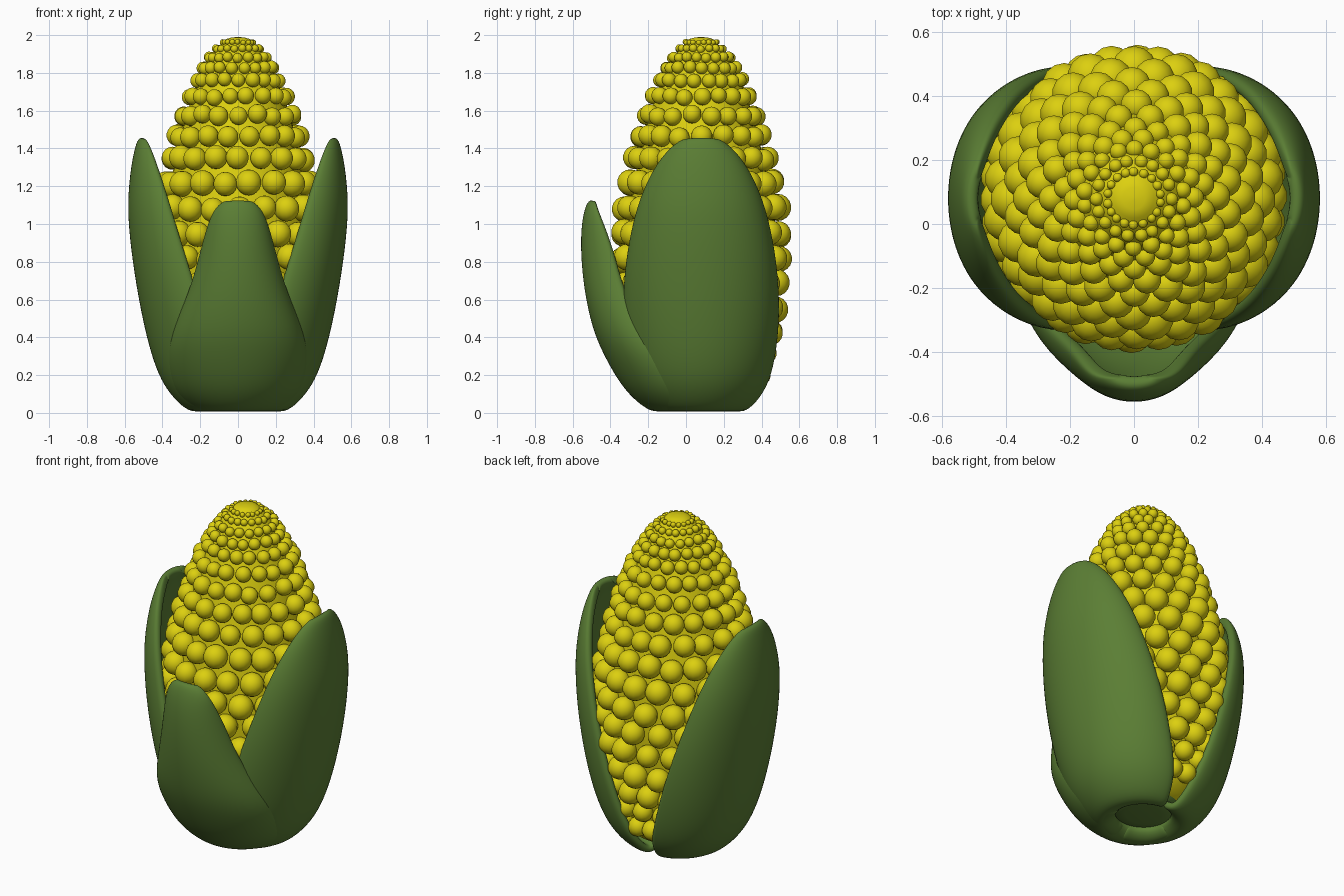
import bpy, bmesh, math, random
from mathutils import Matrix, Vector

if "Cube" in bpy.data.objects:
    bpy.data.objects.remove(bpy.data.objects["Cube"])
random.seed(3)
CY = 0.08          # axis of the cob in y


def material(name, col):
    m = bpy.data.materials.new(name)
    m.diffuse_color = (*col, 1)
    m.use_nodes = True
    m.node_tree.nodes["Principled BSDF"].inputs["Base Color"].default_value = m.diffuse_color
    return m


GREEN = material("husk_green", (0.105, 0.21, 0.035))
YELLOW = material("kernel_yellow", (0.72, 0.63, 0.005))


def build(name, verts, faces, mat):
    me = bpy.data.meshes.new(name)
    me.from_pydata(verts, [], faces)
    me.polygons.foreach_set("use_smooth", [True] * len(me.polygons))
    me.materials.append(mat)
    me.update()
    ob = bpy.data.objects.new(name, me)
    bpy.context.collection.objects.link(ob)
    return ob


def lerp_table(t, z):
    for (z0, r0), (z1, r1) in zip(t, t[1:]):
        if z <= z1:
            return r0 + (r1 - r0) * max(0, (z - z0) / (z1 - z0))
    return t[-1][1]


def lathe(name, prof, mat, n=40):
    verts = [(r * math.cos(2 * math.pi * k / n), CY + r * math.sin(2 * math.pi * k / n), z)
             for z, r in prof for k in range(n)]
    faces = [(i * n + k, i * n + (k + 1) % n, (i + 1) * n + (k + 1) % n, (i + 1) * n + k)
             for i in range(len(prof) - 1) for k in range(n)]
    faces += [tuple(range(n))[::-1], tuple(range(len(verts) - n, len(verts)))]
    return build(name, verts, faces, mat)


# Outer envelope of the kernels: (z, radius)
ENV = [(0.1, .31), (0.2, .36), (0.4, .42), (0.6, .455), (0.9, .475), (1.1, .46), (1.3, .415),
       (1.5, .36), (1.64, .31), (1.8, .23), (1.9, .165), (1.98, .075)]
N = 18


def kernel_r(z):
    return min(0.07, lerp_table(ENV, z) * 0.157)


# Cob core
core = [(z, r - 1.15 * kernel_r(z)) for z, r in ENV]
lathe("cob_core", core + [(1.987, .035), (1.99, .006)], YELLOW)

# One template kernel, copied into staggered rows
bm = bmesh.new()
bmesh.ops.create_uvsphere(bm, u_segments=14, v_segments=9, radius=1)
bm.verts.index_update()
unit = [v.co.copy() for v in bm.verts]
unit_faces = [[v.index for v in f.verts] for f in bm.faces]
bm.free()

verts, faces = [], []
z, row = 0.2, 0
while z < 1.985:
    r = kernel_r(z)
    rad = lerp_table(ENV, z) - 0.8 * r
    for k in range(N):
        a = 2 * math.pi * (k + 0.5 * (row % 2)) / N + random.uniform(-.03, .03)
        p = Vector((rad * math.cos(a), CY + rad * math.sin(a), z + random.uniform(-.15, .15) * r))
        s = r * random.uniform(.92, 1.04)
        base = len(verts)
        verts += [p + s * u for u in unit]
        faces += [[base + i for i in f] for f in unit_faces]
    z += 1.9 * r if z < 1.7 else 1.65 * r
    row += 1
build("kernels", verts, faces, YELLOW)


# Husk leaf: stations of (z, middle distance, edge distance, half width), turned about the cob axis
def leaf(name, stations, angle, m=12):
    rot = Matrix.Translation((0, CY, 0)) @ Matrix.Rotation(angle, 4, 'Z')
    verts = []
    for z, c, e, h in stations:
        for j in range(m + 1):
            t = math.pi / 2 * (2 * j / m - 1)
            verts.append(rot @ Vector((e + (c - e) * math.cos(t), h * math.sin(t), z)))
    w = m + 1
    faces = [(i * w + j, i * w + j + 1, (i + 1) * w + j + 1, (i + 1) * w + j)
             for i in range(len(stations) - 1) for j in range(m)]
    ob = build(name, verts, faces, GREEN)
    so = ob.modifiers.new("thickness", 'SOLIDIFY')
    so.thickness, so.offset = 0.05, -1
    su = ob.modifiers.new("smooth", 'SUBSURF')
    su.levels = su.render_levels = 2


SIDE = [(.05, .14, .0, .14), (.0, .21, .01, .20), (.015, .28, .03, .26), (.1, .365, .05, .335), (.2, .425, .08, .38),
        (.35, .475, .13, .41), (.55, .52, .19, .425), (.8, .562, .27, .41), (1.05, .588, .345, .36),
        (1.2, .58, .39, .305), (1.32, .565, .43, .24), (1.41, .545, .46, .165), (1.465, .525, .49, .08)]
FRONT = [(.05, .14, .0, .14), (.0, .22, .01, .19), (.015, .29, .04, .25), (.1, .39, .08, .34), (.2, .46, .13, .375),
         (.32, .525, .22, .38), (.45, .58, .31, .35), (.65, .622, .41, .26), (.85, .64, .46, .205),
         (1.0, .635, .515, .165), (1.09, .615, .55, .125), (1.135, .59, .56, .06)]
leaf("right_leaf", SIDE, 0)
leaf("left_leaf", SIDE, math.pi)
leaf("front_leaf", FRONT, -math.pi / 2)

# Stalk stub closing the hollow under the husk
lathe("stalk", [(.06, .1), (.07, .17), (.14, .24)], GREEN)
